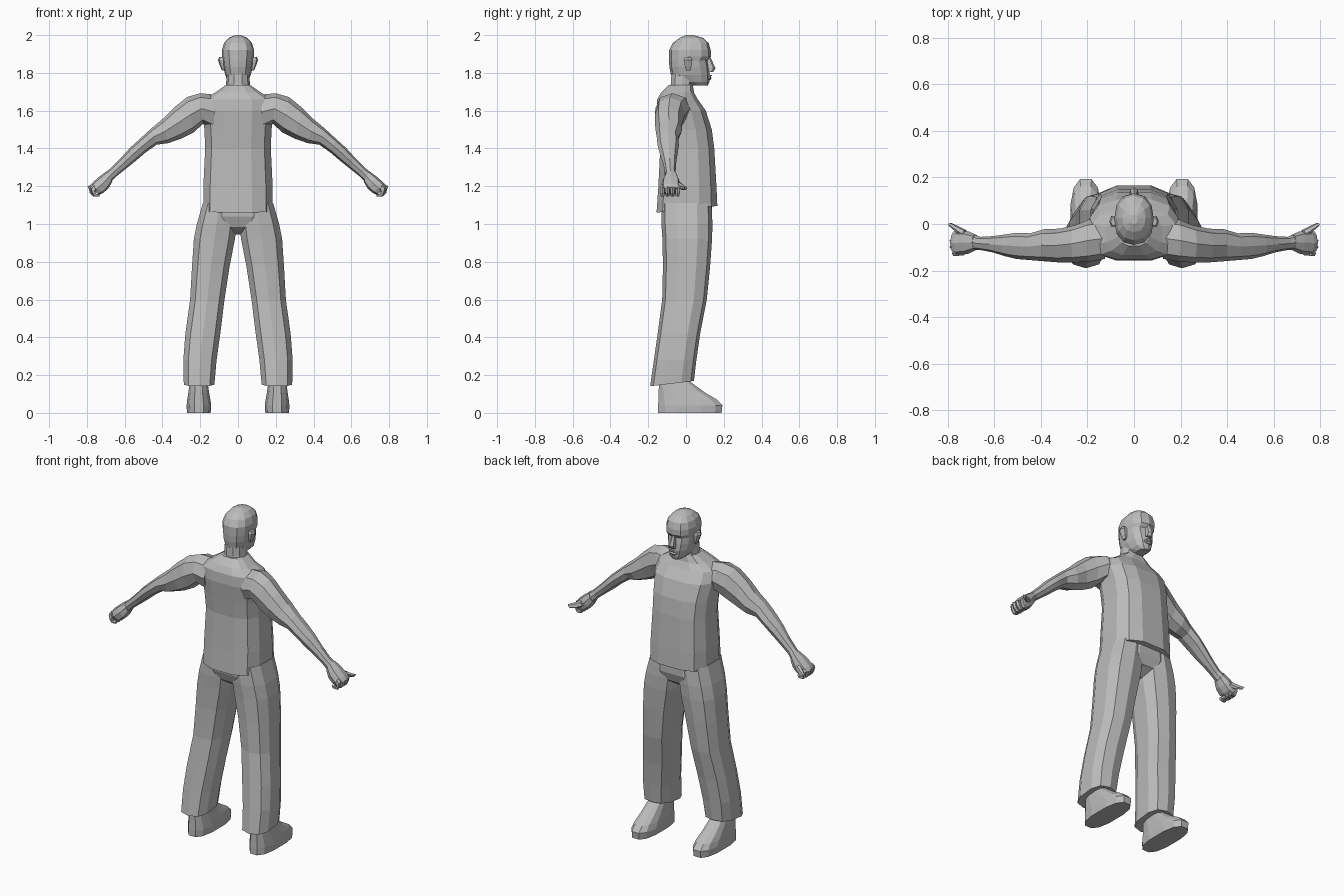
import bpy, bmesh, math
from mathutils import Vector

grey = bpy.data.materials.new("plain grey")
grey.diffuse_color = (0.5, 0.5, 0.5, 1)


def loft(name, rows, n=10, square=0.8, mirror=False, turn=0.0):
    """Skin rings. Row = (xa, za, xb, zb, y_back, y_front[, z rise per y])."""
    bm = bmesh.new()
    rings = []
    for xa, za, xb, zb, y0, y1, *tilt in rows:
        ring = []
        for i in range(n):
            a = 2 * math.pi * (i + turn) / n
            c, s = math.cos(a), math.sin(a)
            u = math.copysign(abs(c) ** square, c) if abs(c) > 1e-6 else 0
            v = math.copysign(abs(s) ** square, s) if abs(s) > 1e-6 else 0
            dy = v * (y1 - y0) / 2
            ring.append(bm.verts.new((
                (xa + xb) / 2 + u * (xb - xa) / 2, (y0 + y1) / 2 + dy,
                (za + zb) / 2 + u * (zb - za) / 2 + dy * (tilt[0] if tilt else 0))))
        rings.append(ring)
    for r, q in zip(rings, rings[1:]):
        for i in range(n):
            j = (i + 1) % n
            bm.faces.new((r[i], r[j], q[j], q[i]))
    bm.faces.new(rings[0])
    bm.faces.new(rings[-1])
    bmesh.ops.recalc_face_normals(bm, faces=bm.faces)
    me = bpy.data.meshes.new(name)
    bm.to_mesh(me)
    bm.free()
    me.materials.append(grey)
    ob = bpy.data.objects.new(name, me)
    bpy.context.collection.objects.link(ob)
    if mirror:
        ob.modifiers.new("other side", 'MIRROR')
    return ob


def level(rows):
    """Centred horizontal rings from (z, half width, y_back, y_front[, tilt])."""
    return [(-w, z, w, z, *rest) for z, w, *rest in rows]


# shirt, with the hem lower at the back
loft("shirt", level([
    (1.078, .188, -.16, .17, .11), (1.20, .188, -.15, .165), (1.40, .178, -.14, .153),
    (1.50, .182, -.15, .14), (1.60, .195, -.16, .108), (1.66, .185, -.155, .065),
    (1.695, .125, -.135, .045), (1.735, .068, -.095, .038)]), 12, .7, turn=.5)

# neck and head
loft("neck", level([
    (1.68, .075, -.10, .04), (1.74, .063, -.083, .04), (1.80, .06, -.08, .05)]), 10, .9)
loft("head", level([
    (1.732, .03, .03, .115), (1.752, .052, -.045, .124), (1.79, .068, -.08, .126),
    (1.83, .077, -.088, .122), (1.866, .081, -.09, .115), (1.886, .084, -.09, .132),
    (1.92, .085, -.09, .131), (1.958, .074, -.07, .12), (1.985, .05, -.035, .09),
    (2.0, .015, .0, .04)]), 12, .85)
loft("nose", level([
    (1.88, .009, .10, .130), (1.825, .018, .10, .157), (1.805, .019, .10, .143)]), 6, .8, turn=.5)
loft("lips", level([
    (1.762, .015, .10, .128), (1.772, .026, .10, .136), (1.781, .027, .10, .131),
    (1.789, .014, .10, .138)]), 8)
loft("ear", [
    (.07, 1.812, .084, 1.812, .0, .025), (.07, 1.835, .095, 1.835, -.008, .032),
    (.07, 1.868, .106, 1.868, -.014, .036), (.07, 1.884, .10, 1.884, -.008, .028)],
    6, .8, mirror=True)

# arms, from shoulder to wrist
loft("arm", [
    (.12, 1.685, .13, 1.50, -.15, .03), (.20, 1.692, .185, 1.53, -.162, .02),
    (.27, 1.672, .235, 1.485, -.165, -.005), (.34, 1.615, .30, 1.452, -.165, -.02),
    (.40, 1.555, .37, 1.428, -.160, -.022), (.46, 1.505, .43, 1.42, -.155, -.04),
    (.52, 1.45, .49, 1.378, -.150, -.038), (.57, 1.405, .54, 1.335, -.138, -.045),
    (.62, 1.35, .59, 1.295, -.122, -.052), (.675, 1.295, .64, 1.255, -.112, -.055),
    (.705, 1.27, .67, 1.225, -.11, -.045)], 8, .9, mirror=True)

# fists: palm, thumb and curled fingers
loft("palm", [
    (.695, 1.28, .665, 1.225, -.112, -.045), (.735, 1.25, .685, 1.19, -.128, -.032),
    (.775, 1.215, .712, 1.165, -.132, -.03), (.79, 1.195, .735, 1.155, -.125, -.035)],
    8, .75, mirror=True)
loft("thumb", [
    (.735, 1.225, .715, 1.195, -.065, -.025), (.77, 1.21, .75, 1.18, -.035, -.008),
    (.797, 1.20, .782, 1.18, -.01, .006)], 6, mirror=True)
for k in range(4):
    y = -.125 + .027 * k
    dx = .012 * math.sin(k * math.pi / 3)
    loft("finger_%d" % (k + 1), [
        (.765, 1.21, .75, 1.18, y - .013, y + .013),
        (.782 + dx, 1.195, .755, 1.165, y - .014, y + .013),
        (.775 + dx, 1.165, .75, 1.16, y - .013, y + .012),
        (.765, 1.145, .735, 1.158, y - .012, y + .012),
        (.735, 1.145, .725, 1.165, y - .01, y + .01)], 6, mirror=True)

# trousers: hips and two flared legs
loft("hips", level([
    (1.12, .18, -.135, .14), (1.04, .202, -.132, .14), (.985, .18, -.11, .12),
    (.945, .06, -.05, .06)]), 12, .75, turn=.5)
loft("trouser_leg", [
    (.0, 1.11, .19, 1.11, -.13, .135), (.003, 1.0, .222, 1.0, -.13, .14),
    (.012, .92, .238, .92, -.125, .138), (.04, .78, .247, .78, -.122, .128),
    (.068, .60, .257, .60, -.126, .11), (.09, .42, .282, .42, -.15, .075),
    (.11, .28, .293, .28, -.17, .055), (.122, .155, .29, .155, -.19, .042, .12)],
    10, .75, mirror=True, turn=.5)

# shoes and ankles
loft("shoe", [
    (.143, 0, .272, 0, -.152, .193), (.14, .04, .274, .04, -.152, .197),
    (.145, .072, .27, .072, -.15, .165), (.152, .11, .264, .11, -.148, .10),
    (.16, .165, .256, .165, -.145, .025), (.165, .24, .25, .24, -.135, .0)],
    12, .75, mirror=True, turn=.5)
